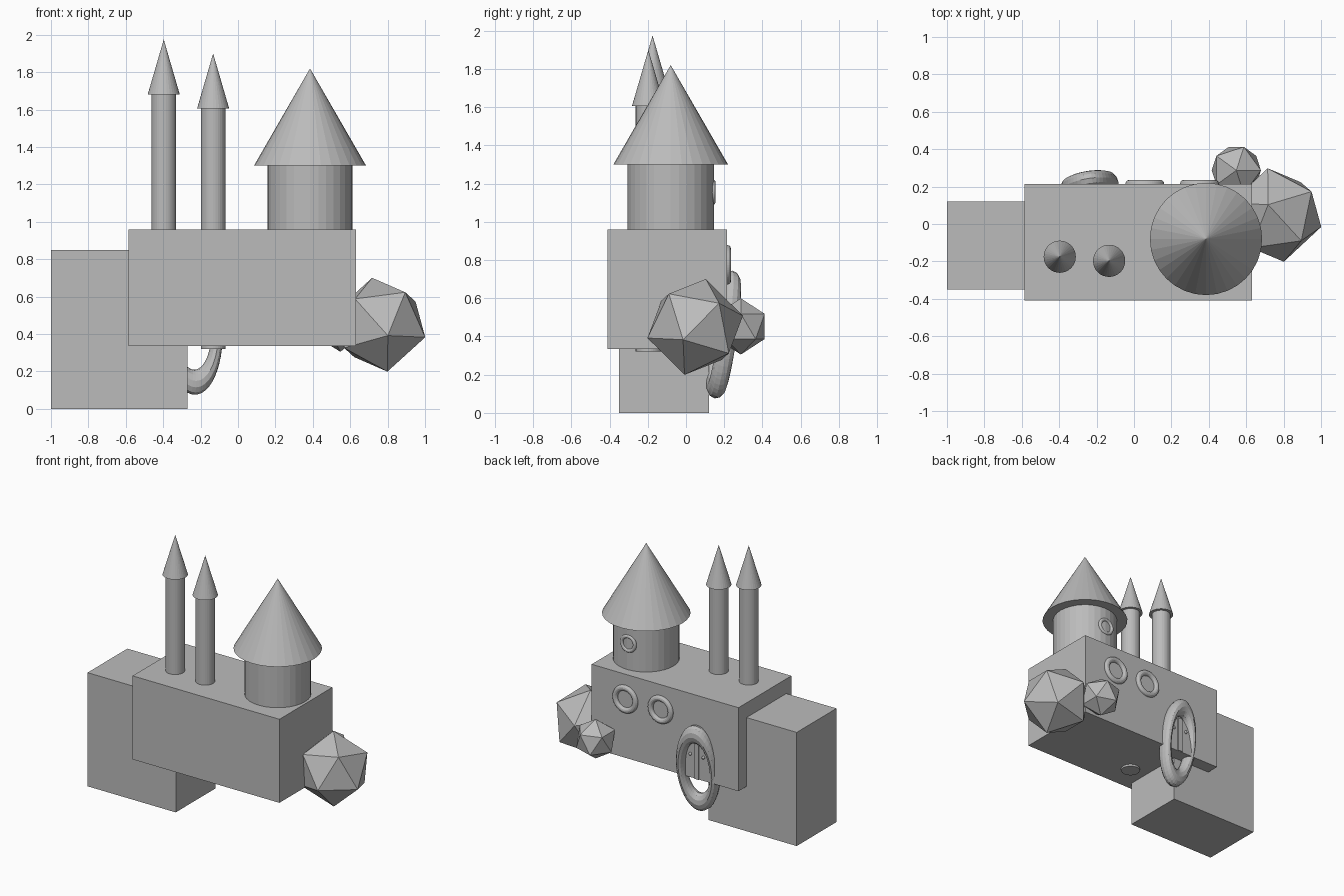
import bpy, math
from mathutils import Vector, Matrix

if "Cube" in bpy.data.objects:
    bpy.data.objects.remove(bpy.data.objects["Cube"])

grey = bpy.data.materials.new("plain_grey")
grey.diffuse_color = (0.5, 0.5, 0.5, 1)
grey.use_nodes = True
grey.node_tree.nodes["Principled BSDF"].inputs["Base Color"].default_value = grey.diffuse_color


def finish(name):
    ob = bpy.context.object
    ob.name = name
    ob.data.materials.append(grey)
    return ob


def box(name, lo, hi):
    mid = [(a + b) / 2 for a, b in zip(lo, hi)]
    bpy.ops.mesh.primitive_cube_add(size=1, location=mid)
    ob = finish(name)
    ob.scale = [b - a for a, b in zip(lo, hi)]
    return ob


def tower(name, x, y, r, z0, z1, roof_r, tip):
    bpy.ops.mesh.primitive_cylinder_add(vertices=32, radius=r, depth=z1 - z0,
                                        location=(x, y, (z0 + z1) / 2))
    finish(name + "_shaft")
    bpy.ops.mesh.primitive_cone_add(vertices=32, radius1=roof_r, radius2=0, depth=tip - z1,
                                    location=(x, y, (z1 + tip) / 2))
    finish(name + "_roof")


def ring(name, loc, scale, tilt=(0, 0)):
    # ring whose hole faces the back; scale is given along x, y, z
    bpy.ops.mesh.primitive_torus_add(major_radius=1, minor_radius=0.25,
                                     major_segments=48, minor_segments=12)
    ob = finish(name)
    ob.data.transform(Matrix.Rotation(math.pi / 2, 4, 'X'))
    ob.location = loc
    ob.scale = scale
    ob.rotation_euler = (math.radians(tilt[0]), 0, math.radians(tilt[1]))
    return ob


def frame(a, b):
    # orthonormal axes from two directions
    a = a.normalized()
    c = a.cross(b).normalized()
    return Matrix((a, c.cross(a), c)).transposed()


# main building and side wing
box("main_hall", (-0.585, -0.41, 0.335), (0.63, 0.215, 0.96))
box("side_wing", (-1.0, -0.35, 0.0), (-0.27, 0.12, 0.85))

# round tower and two slim turrets
tower("round_tower", 0.385, -0.08, 0.226, 0.90, 1.30, 0.30, 1.82)
tower("left_turret", -0.397, -0.175, 0.065, 0.40, 1.68, 0.086, 1.975)
tower("right_turret", -0.133, -0.197, 0.066, 0.32, 1.605, 0.086, 1.90)

# faceted bushes
bpy.ops.mesh.primitive_ico_sphere_add(subdivisions=1, radius=0.147, location=(0.547, 0.287, 0.4525))
finish("small_bush")
bpy.ops.mesh.primitive_ico_sphere_add(subdivisions=1, radius=0.26)
bush = finish("large_bush")
top = max((v.co for v in bush.data.vertices), key=lambda c: c.z).copy()
near = sorted((v.co for v in bush.data.vertices), key=lambda c: (c - top).length)[1].copy()
turn = frame(Vector((-0.041, 0.056, 0.252)), Vector((0.132, -0.133, 0.18))) @ frame(top, near).transposed()
bush.data.transform(turn.to_4x4())
bush.location = (0.758, 0.048, 0.45)

# window frames on the back
for i, x in enumerate((0.058, 0.35)):
    ring(f"hall_window_{i + 1}", (x, 0.215, 0.775), (0.083, 0.083, 0.083))
ring("tower_window", (0.378, 0.141, 1.155), (0.053, 0.053, 0.053))

# leaning oval door frame, door gap strip and two knobs
ring("door_frame", (-0.238, 0.197, 0.41), (0.126, 0.2, 0.27), (-8, 9))
box("door_strip", (-0.26, 0.205, 0.336), (-0.222, 0.224, 0.60))
for i, x in enumerate((-0.295, -0.187)):
    bpy.ops.mesh.primitive_uv_sphere_add(segments=12, ring_count=6, radius=0.012,
                                         location=(x, 0.217, 0.51))
    finish(f"door_knob_{i + 1}")
